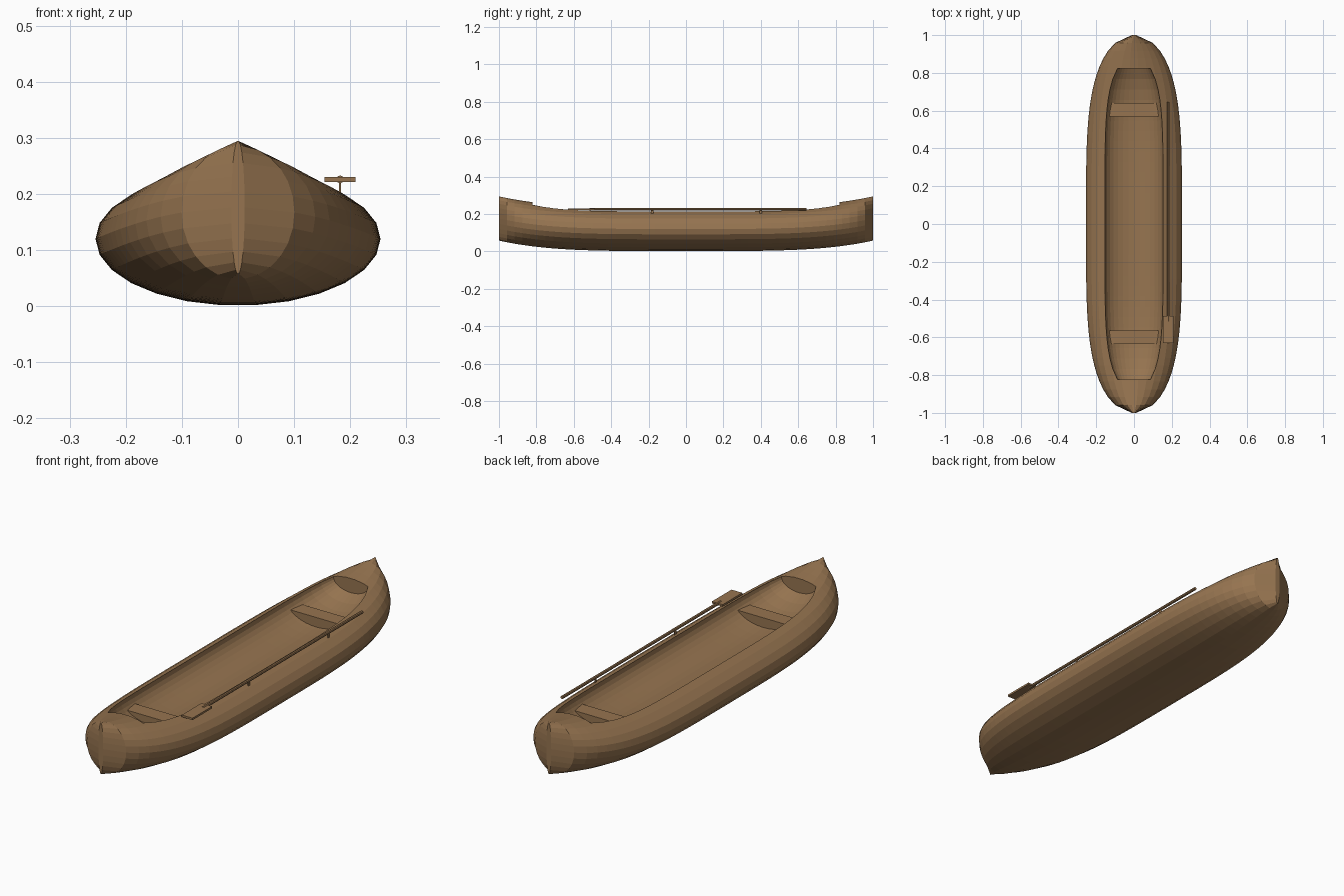
import bpy, bmesh, math

if "Cube" in bpy.data.objects:
    bpy.data.objects.remove(bpy.data.objects["Cube"])

wood = bpy.data.materials.new("brown wood")
wood.diffuse_color = (0.305, 0.175, 0.08, 1)
wood.use_nodes = True
wood.node_tree.nodes["Principled BSDF"].inputs["Base Color"].default_value = wood.diffuse_color


def make(name, bm):
    bmesh.ops.recalc_face_normals(bm, faces=bm.faces)
    me = bpy.data.meshes.new(name)
    bm.to_mesh(me)
    bm.free()
    me.materials.append(wood)
    ob = bpy.data.objects.new(name, me)
    bpy.context.collection.objects.link(ob)
    return ob


def loft(name, sections):
    bm = bmesh.new()
    rings = [[bm.verts.new(p) for p in s] for s in sections]
    n = len(rings[0])
    for a, b in zip(rings, rings[1:]):
        for i in range(n):
            j = (i + 1) % n
            bm.faces.new((a[i], a[j], b[j], b[i]))
    bm.faces.new(rings[0])
    bm.faces.new(rings[-1])
    return make(name, bm)


def box(name, lo, hi):
    bm = bmesh.new()
    bmesh.ops.create_cube(bm, size=1)
    for v in bm.verts:
        v.co = [(l + h) / 2 + c * (h - l) for l, h, c in zip(lo, hi, v.co)]
    return make(name, bm)


def rise(y):
    return 0.056 * abs(y) ** 4


def hull_w(y):
    return max(0.012, 0.254 * math.sqrt(max(0, 1 - y ** 4)))


def well_w(y):
    return 0.154 * math.sqrt(1 - abs(y / 0.886) ** 5.27)


# hull: elliptical sections with rising ends
SIDES = 26
sections = []
for k in range(49):
    y = -1 + k / 24
    w, c = hull_w(y), 0.12 + rise(y)
    sections.append([(w * math.cos(2 * math.pi * i / SIDES), y,
                      c + 0.119 * math.sin(2 * math.pi * i / SIDES)) for i in range(SIDES)])
hull = loft("hull", sections)

# shallow hollowed well, cut with a lofted trough
sections = []
for k in range(31):
    y = 0.822 * (k / 15 - 1)
    w = well_w(y)
    rim = 0.12 + rise(y) + 0.119 * math.sqrt(1 - (w / hull_w(y)) ** 2)
    depth = 0.084 * w / 0.154
    ring = [(w * math.cos(math.pi * (1 + i / 16)), y,
             rim - 0.004 + depth * math.sin(math.pi * (1 + i / 16))) for i in range(17)]
    sections.append(ring + [(w, y, 0.4), (-w, y, 0.4)])
cutter = loft("well_cutter", sections)
mod = hull.modifiers.new("well", 'BOOLEAN')
mod.operation = 'DIFFERENCE'
mod.solver = 'EXACT'
mod.object = cutter
bpy.context.view_layer.objects.active = hull
bpy.ops.object.modifier_apply(modifier="well")
bpy.data.objects.remove(cutter)

# seats, let into the hull sides
for name, y in (("front_seat", -0.6), ("rear_seat", 0.605)):
    box(name, (-0.13, y - 0.036, 0.13), (0.13, y + 0.036, 0.181))

# paddle resting on pegs along the right rim
bm = bmesh.new()
bmesh.ops.create_cone(bm, cap_ends=True, segments=8, radius1=0.007, radius2=0.007, depth=1.16)
for v in bm.verts:
    x, y, z = v.co
    v.co = (0.182 + x, 0.065 + z, 0.226 + y)
make("paddle_shaft", bm)
box("paddle_blade", (0.154, -0.63, 0.221), (0.209, -0.487, 0.23))
for name, y in (("front_peg", -0.18), ("rear_peg", 0.4)):
    box(name, (0.18, y - 0.006, 0.19), (0.184, y + 0.006, 0.222))
